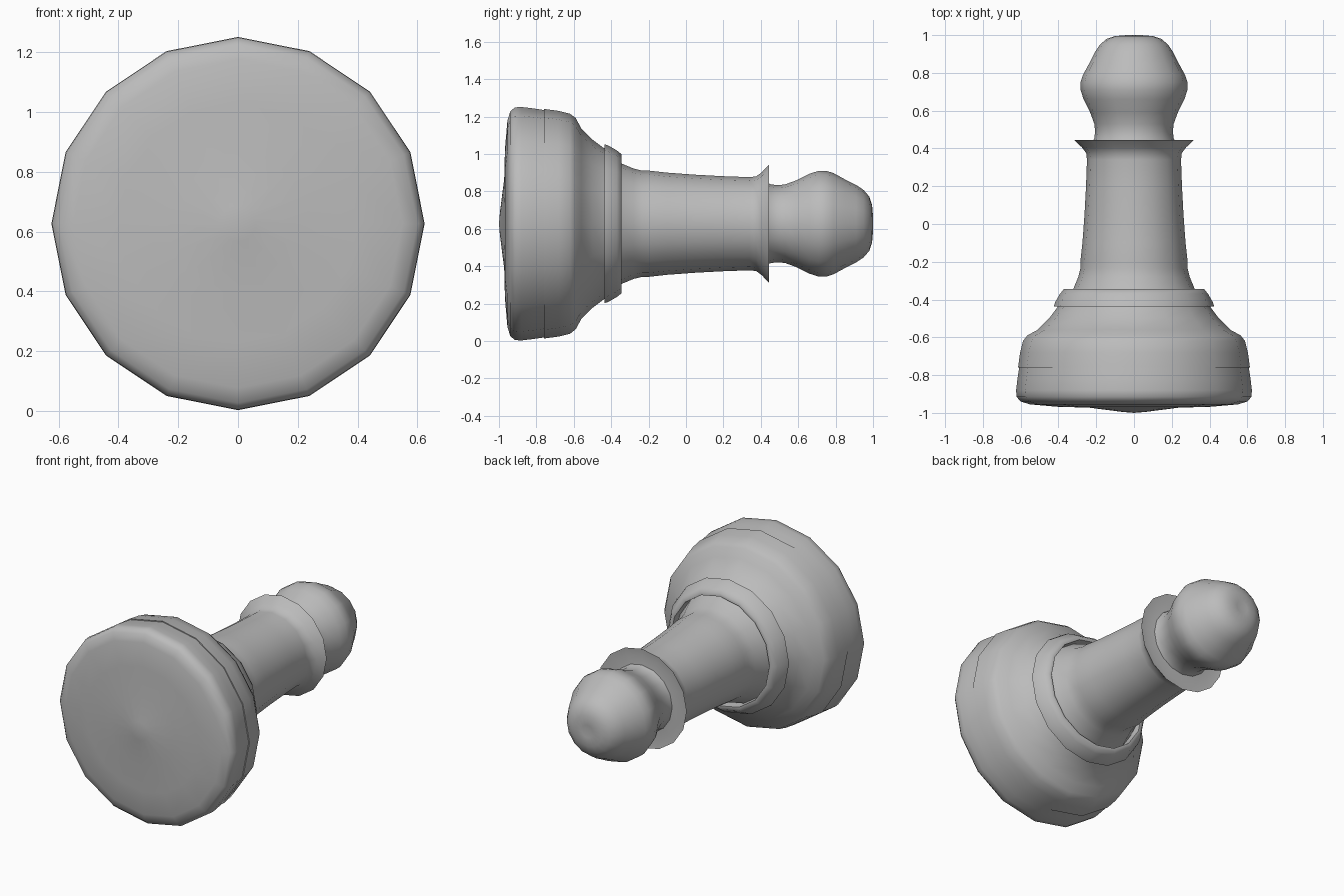
import bpy, bmesh, math

if "Cube" in bpy.data.objects:
    bpy.data.objects.remove(bpy.data.objects["Cube"])

SIDES = 16
AXIS_Z = 0.627

grey = bpy.data.materials.new("plain grey")
grey.diffuse_color = (0.5, 0.5, 0.5, 1)
grey.use_nodes = True
grey.node_tree.nodes["Principled BSDF"].inputs["Base Color"].default_value = grey.diffuse_color


def lathe(name, profile):
    """Spin (y, radius) points around the lying piece's axis; radius 0 closes an end."""
    bm = bmesh.new()
    rings = []
    for y, r in profile:
        if r == 0:
            rings.append([bm.verts.new((0, y, AXIS_Z))])
        else:
            rings.append([bm.verts.new((r * math.sin(2 * math.pi * i / SIDES), y,
                                        AXIS_Z + r * math.cos(2 * math.pi * i / SIDES)))
                          for i in range(SIDES)])
    for a, b in zip(rings, rings[1:]):
        for i in range(SIDES):
            j = (i + 1) % SIDES
            if len(a) == 1:
                bm.faces.new((a[0], b[j], b[i]))
            elif len(b) == 1:
                bm.faces.new((a[i], a[j], b[0]))
            else:
                bm.faces.new((a[i], a[j], b[j], b[i]))
    bmesh.ops.recalc_face_normals(bm, faces=bm.faces)
    mesh = bpy.data.meshes.new(name)
    bm.to_mesh(mesh)
    bm.free()
    mesh.materials.append(grey)
    obj = bpy.data.objects.new(name, mesh)
    bpy.context.collection.objects.link(obj)
    bpy.ops.object.select_all(action='DESELECT')
    obj.select_set(True)
    bpy.context.view_layer.objects.active = obj
    bpy.ops.object.shade_smooth_by_angle(angle=math.radians(60))
    return obj


# Foot with a slightly bulging underside
lathe("foot", [(-1.0, 0), (-0.995, 0.06), (-0.972, 0.24), (-0.968, 0.4), (-0.955, 0.55),
               (-0.94, 0.6), (-0.915, 0.622), (-0.88, 0.624), (-0.82, 0.617),
               (-0.76, 0.608), (-0.76, 0)])

# Sloping shoulder above the foot
lathe("shoulder", [(-0.76, 0), (-0.76, 0.614), (-0.68, 0.603), (-0.62, 0.588),
                   (-0.59, 0.565), (-0.56, 0.51), (-0.5, 0.45), (-0.44, 0.405),
                   (-0.40, 0.385), (-0.40, 0)])

# Raised ring around the bottom of the stem
lathe("lower_ring", [(-0.437, 0.33), (-0.437, 0.425), (-0.415, 0.418), (-0.37, 0.392),
                     (-0.345, 0.372), (-0.345, 0.35), (-0.40, 0.345)])

# Tapering stem flaring into the upper collar
lathe("stem", [(-0.42, 0), (-0.42, 0.355), (-0.34, 0.32), (-0.28, 0.295), (-0.235, 0.284),
               (-0.2, 0.284), (-0.1, 0.273), (0.05, 0.262), (0.2, 0.254), (0.34, 0.249),
               (0.375, 0.253), (0.405, 0.275), (0.445, 0.317), (0.44, 0.27),
               (0.445, 0.22), (0.445, 0)])

# Rounded head with a narrow neck
lathe("head", [(0.43, 0), (0.43, 0.22), (0.455, 0.21), (0.49, 0.206), (0.53, 0.21),
               (0.59, 0.232), (0.66, 0.267), (0.71, 0.283), (0.75, 0.283), (0.79, 0.27),
               (0.85, 0.237), (0.91, 0.207), (0.95, 0.18), (0.98, 0.145),
               (0.995, 0.1), (1.0, 0.04), (0.99, 0)])
